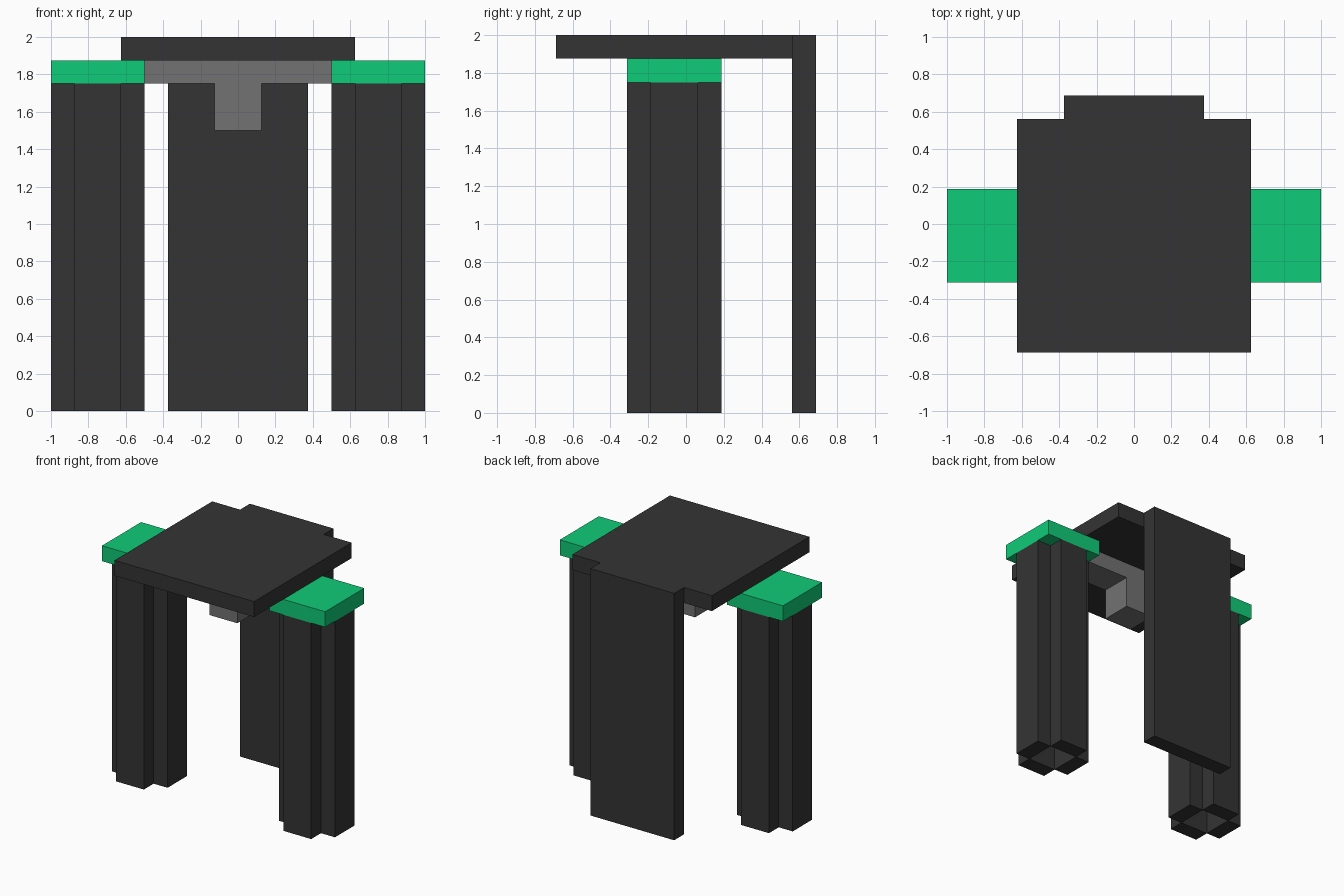
import bpy
import bmesh
from mathutils import Vector

if "Cube" in bpy.data.objects:
    bpy.data.objects.remove(bpy.data.objects["Cube"])


def material(name, rgb):
    mat = bpy.data.materials.new(name)
    mat.diffuse_color = (*rgb, 1.0)
    mat.use_nodes = True
    mat.node_tree.nodes["Principled BSDF"].inputs["Base Color"].default_value = mat.diffuse_color
    return mat


DARK = material("charcoal", (0.034, 0.034, 0.034))
GREEN = material("emerald green", (0.005, 0.597, 0.188))
GREY = material("mid grey", (0.168, 0.168, 0.168))


def boxes(name, mat, *spans):
    """One object made of boxes, each given by its low and high corner."""
    bm = bmesh.new()
    for lo, hi in spans:
        lo, hi = Vector(lo), Vector(hi)
        verts = bmesh.ops.create_cube(bm, size=1)["verts"]
        for v in verts:
            v.co = (lo + hi) / 2 + v.co * (hi - lo)
    mesh = bpy.data.meshes.new(name)
    bm.to_mesh(mesh)
    bm.free()
    mesh.materials.append(mat)
    obj = bpy.data.objects.new(name, mesh)
    bpy.context.collection.objects.link(obj)
    return obj


U = 0.125       # thickness of every panel
CY = -0.0625    # depth of the leg centre line

# Flat top and full-height back panel
boxes("top_panel", DARK, ((-5*U, -5.5*U, 15*U), (5*U, 4.5*U, 16*U)))
boxes("back_panel", DARK, ((-3*U, 4.5*U, 0), (3*U, 5.5*U, 16*U)))

# Crossbar with a block hanging from its middle
boxes("crossbar", GREY, ((-4*U, CY - U, 14*U), (4*U, CY + U, 15*U)))
boxes("hanging_block", GREY, ((-U, CY - U, 12*U), (U, CY + U, 14*U)))

# Legs: four upright plates around a hollow core, each with a green cap
for side, cx in (("left", -6*U), ("right", 6*U)):
    plates = []
    for s in (-1, 1):
        a, b = sorted((s * U, s * 2 * U))
        plates.append(((cx + a, CY - U, 0), (cx + b, CY + U, 14*U)))
        plates.append(((cx - U, CY + a, 0), (cx + U, CY + b, 14*U)))
    boxes(side + "_leg", DARK, *plates)
    boxes(side + "_cap", GREEN,
          ((cx - 2*U, CY - 2*U, 14*U), (cx + 2*U, CY + 2*U, 15*U)))
